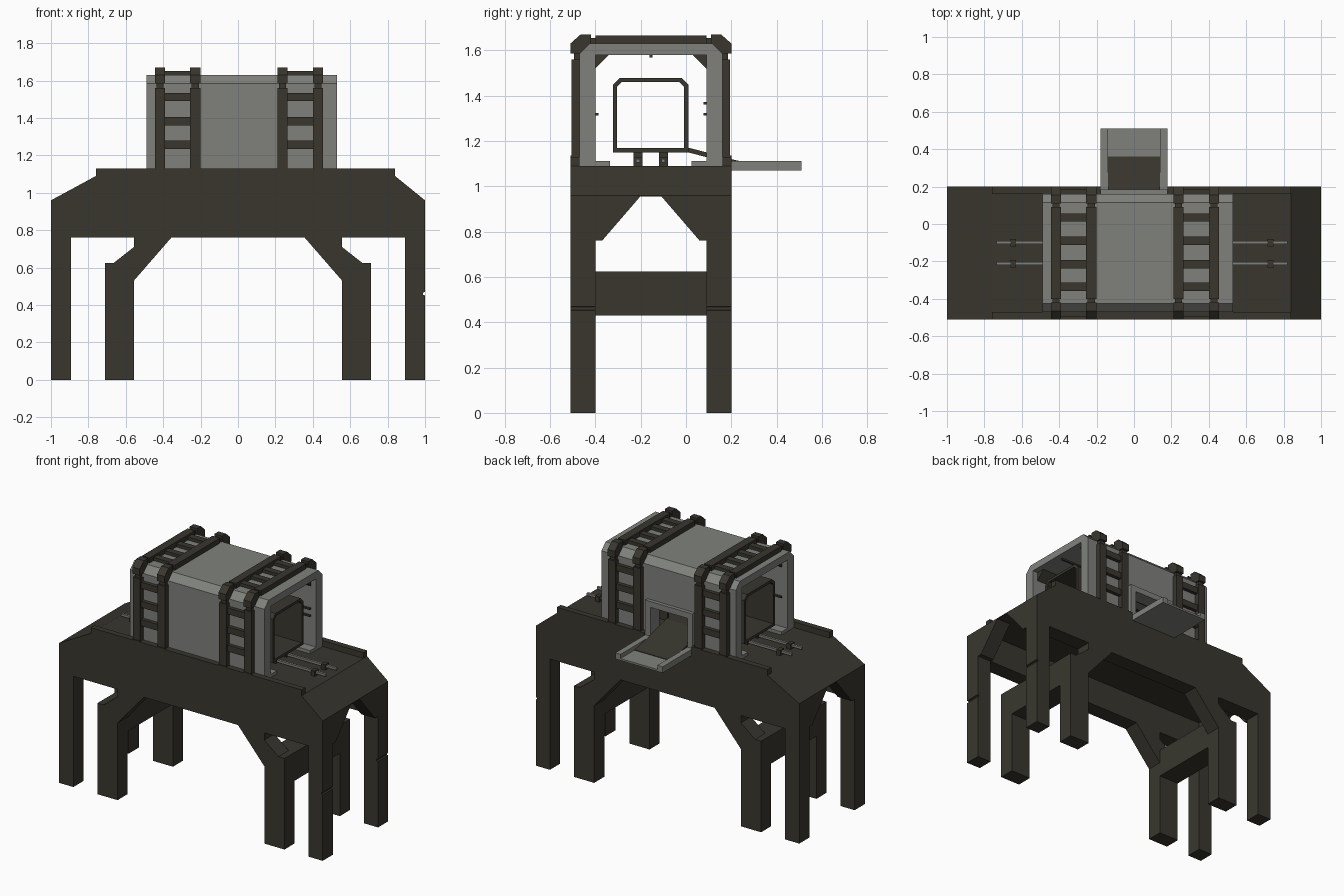
import bpy, bmesh
from mathutils import Vector

if "Cube" in bpy.data.objects:
    bpy.data.objects.remove(bpy.data.objects["Cube"])


def material(name, rgb):
    m = bpy.data.materials.new(name)
    m.diffuse_color = (*rgb, 1)
    m.use_nodes = True
    m.node_tree.nodes["Principled BSDF"].inputs["Base Color"].default_value = m.diffuse_color
    return m


DARK = material("dark olive metal", (0.040, 0.037, 0.027))
GRAY = material("gray metal", (0.215, 0.222, 0.203))


def place(axis, u, v, w):
    """Profile point (u, v) placed at distance w along the extrusion axis."""
    return {"x": (w, u, v), "y": (u, w, v), "z": (u, v, w)}[axis]


def prism(name, pts, axis, a, b, mat, hole=None):
    """Extrude a profile from a to b; a hole profile with equal count makes a tube."""
    bm = bmesh.new()
    rings = []
    for loop in ([pts] if hole is None else [pts, hole]):
        rings.append([[bm.verts.new(place(axis, u, v, w)) for u, v in loop] for w in (a, b)])
    n = len(pts)
    for lo, hi in rings:
        for i in range(n):
            j = (i + 1) % n
            bm.faces.new((lo[i], lo[j], hi[j], hi[i]))
    for end in (0, 1):
        if hole is None:
            bm.faces.new(rings[0][end])
        else:
            o, h = rings[0][end], rings[1][end]
            for i in range(n):
                j = (i + 1) % n
                bm.faces.new((o[i], o[j], h[j], h[i]))
    bmesh.ops.recalc_face_normals(bm, faces=bm.faces)
    me = bpy.data.meshes.new(name)
    bm.to_mesh(me)
    bm.free()
    me.materials.append(mat)
    ob = bpy.data.objects.new(name, me)
    bpy.context.collection.objects.link(ob)
    return ob


def box(name, x, y, z, mat):
    return prism(name, [(x[0], y[0]), (x[1], y[0]), (x[1], y[1]), (x[0], y[1])], "z", z[0], z[1], mat)


def cut(ob, x, y, z):
    """Cut a box-shaped opening and remove the cutter."""
    cutter = box("cutter", x, y, z, ob.data.materials[0])
    cutter.hide_render = True
    mod = ob.modifiers.new("opening", "BOOLEAN")
    mod.operation = "DIFFERENCE"
    mod.solver = "EXACT"
    mod.object = cutter
    bpy.context.view_layer.objects.active = ob
    bpy.ops.object.modifier_apply(modifier=mod.name)
    bpy.data.objects.remove(cutter)


MID = -0.155  # centre line of the structure in y


def flip(pts):
    """Mirror a (y, z) profile about the centre line."""
    return [(2 * MID - y, z) for y, z in pts]


# Side walls with outer legs and bent inner legs in one outline
left = [(-0.76, 1.09), (-1, 0.96), (-1, 0), (-0.893, 0), (-0.893, 0.76), (-0.557, 0.76),
        (-0.557, 0.71), (-0.665, 0.625), (-0.71, 0.625), (-0.71, 0), (-0.557, 0),
        (-0.557, 0.53), (-0.357, 0.76)]
right = [(-x, z) for x, z in reversed(left[3:])]
right += [(1, 0), (1, 0.452), (0.99, 0.455), (0.99, 0.467), (1, 0.47), (1, 0.96), (0.84, 1.09)]
for side, y0, y1 in (("front", -0.51, -0.40), ("back", 0.09, 0.20)):
    prism(side + "_wall_and_legs", left + right, "y", y0, y1, DARK)

# Deck between the walls
prism("deck", [(-1, 0.955), (-1, 0.96), (-0.76, 1.09), (0.84, 1.09), (1, 0.96), (1, 0.955)],
      "y", -0.40, 0.09, DARK)

# Corner braces at both ends, cross beams between inner legs
brace = [(-0.40, 0.76), (-0.37, 0.76), (-0.20, 0.957), (-0.40, 0.957)]
for s, label in ((-1, "left"), (1, "right")):
    a, b = sorted((s * 0.893, s * 1.0))
    prism(label + "_front_brace", brace, "x", a, b, DARK)
    prism(label + "_back_brace", flip(brace), "x", a, b, DARK)
    a, b = sorted((s * 0.557, s * 0.71))
    box(label + "_cross_beam", (a, b), (-0.40, 0.09), (0.43, 0.624), DARK)

# Low curbs along the deck edges, open at the ramp
box("front_curb", (-0.76, 0.84), (-0.51, -0.47), (1.09, 1.13), DARK)
box("back_curb_left", (-0.76, -0.18), (0.16, 0.20), (1.09, 1.13), DARK)
box("back_curb_right", (0.18, 0.84), (0.16, 0.20), (1.09, 1.13), DARK)

# Gray tunnel shell with a door opening in the back
shell = prism("tunnel_shell", [(-0.47, 1.09), (-0.47, 1.585), (-0.425, 1.63), (0.115, 1.63),
                               (0.16, 1.585), (0.16, 1.09), (0.09, 1.09), (0.09, 1.58),
                               (-0.40, 1.58), (-0.40, 1.09)], "x", -0.49, 0.53, GRAY)
cut(shell, (-0.14, 0.14), (0.05, 0.25), (1.0, 1.31))
gusset = [(-0.40, 1.58), (-0.34, 1.58), (-0.40, 1.52)]
ledge = [(-0.40, 1.09), (-0.335, 1.09), (-0.335, 1.112), (-0.40, 1.112)]
prism("front_ceiling_gusset", gusset, "x", -0.45, 0.49, DARK)
prism("back_ceiling_gusset", flip(gusset), "x", -0.45, 0.49, DARK)
prism("front_floor_ledge", ledge, "x", -0.49, 0.53, GRAY)
for i, (x0, x1) in enumerate(((-0.49, -0.14), (0.14, 0.53))):
    prism("back_floor_ledge_%d" % i, flip(ledge), "x", x0, x1, GRAY)
for i, (y, z) in enumerate(((-0.395, 1.317), (0.082, 1.365), (0.082, 1.317), (MID, 1.574))):
    box("conduit_%d" % i, (-0.45, 0.49), (y - 0.005, y + 0.008), (z - 0.005, z + 0.006), DARK)

# Ladder-like straps around the tunnel
corner = [(-0.51, 1.585), (-0.51, 1.63), (-0.465, 1.67), (-0.42, 1.67), (-0.42, 1.628),
          (-0.43, 1.625), (-0.465, 1.59), (-0.468, 1.585)]
for i, (x0, x1) in enumerate(((-0.445, -0.39), (-0.257, -0.20), (0.21, 0.265), (0.40, 0.455))):
    for side, f in (("front", lambda p: p), ("back", flip)):
        name = "%s_strap_%d" % (side, i)
        prism(name, f([(-0.505, 1.09), (-0.465, 1.09), (-0.465, 1.56), (-0.505, 1.56)]),
              "x", x0, x1, DARK)
        prism(name + "_foot", f([(-0.51, 1.09), (-0.465, 1.09), (-0.465, 1.135), (-0.51, 1.135)]),
              "x", x0, x1, DARK)
        prism(name + "_corner", f(corner), "x", x0, x1, DARK)
        prism(name + "_side_neck", f([(-0.495, 1.55), (-0.468, 1.55), (-0.468, 1.59), (-0.495, 1.59)]),
              "x", x0 + 0.008, x1 - 0.008, DARK)
        prism(name + "_top_neck", f([(-0.425, 1.628), (-0.395, 1.628), (-0.395, 1.655), (-0.425, 1.655)]),
              "x", x0 + 0.008, x1 - 0.008, DARK)
    box("top_strap_%d" % i, (x0, x1), (-0.40, 0.09), (1.628, 1.665), DARK)

# Rungs between each pair of straps
for i, (x0, x1) in enumerate(((-0.39, -0.257), (0.265, 0.40))):
    for j, z in enumerate((1.513, 1.383, 1.257)):
        box("front_rung_%d_%d" % (i, j), (x0, x1), (-0.495, -0.468), (z - 0.022, z + 0.022), DARK)
        box("back_rung_%d_%d" % (i, j), (x0, x1), (0.158, 0.185), (z - 0.022, z + 0.022), DARK)
    for j, y in enumerate((0.035, -0.09, -0.215, -0.335)):
        box("top_rung_%d_%d" % (i, j), (x0, x1), (y - 0.022, y + 0.022), (1.628, 1.652), DARK)


# Open inner car inside the tunnel
def car_outline(t, c):
    y0, y1, z0, z1 = -0.323 + t, 0.01 - t, 1.15 + t, 1.478 - t
    return [(y0, z0), (y0, z1 - c), (y0 + c, z1), (y1 - c, z1), (y1, z1 - c), (y1, z0)]


car = prism("inner_car", car_outline(0, 0.03), "x", -0.45, 0.49, DARK, hole=car_outline(0.018, 0.022))
cut(car, (-0.135, 0.135), (-0.05, 0.1), (1.168, 1.31))

# Track rails with brackets and car supports
for i, y in enumerate((-0.212, -0.10)):
    box("track_rail_%d" % i, (-0.735, 0.82), (y - 0.008, y + 0.008), (1.105, 1.121), GRAY)
    for j, x in enumerate((-0.645, -0.30, 0.02, 0.34, 0.73)):
        box("rail_bracket_%d_%d" % (i, j), (x - 0.015, x + 0.015), (y - 0.02, y + 0.02),
            (1.09, 1.127), DARK)
    for j, x in enumerate((-0.35, 0.39)):
        box("car_support_%d_%d" % (i, j), (x - 0.06, x + 0.06), (y - 0.02, y + 0.02),
            (1.10, 1.152), DARK)

# Door frame, loading tray and sloped chute
prism("door_frame", [(-0.18, 1.09), (-0.18, 1.35), (0.18, 1.35), (0.18, 1.09), (0.14, 1.09),
                     (0.14, 1.31), (-0.14, 1.31), (-0.14, 1.09)], "y", 0.155, 0.185, GRAY)
prism("loading_tray", [(-0.18, 1.07), (-0.18, 1.112), (-0.14, 1.112), (-0.14, 1.083),
                       (0.14, 1.083), (0.14, 1.112), (0.18, 1.112), (0.18, 1.07)],
      "y", 0.185, 0.51, GRAY)
prism("chute", [(0.0, 1.168), (0.02, 1.168), (0.22, 1.115), (0.36, 1.087), (0.36, 1.08),
                (0.20, 1.10), (0.0, 1.152)], "x", -0.138, 0.138, DARK)
